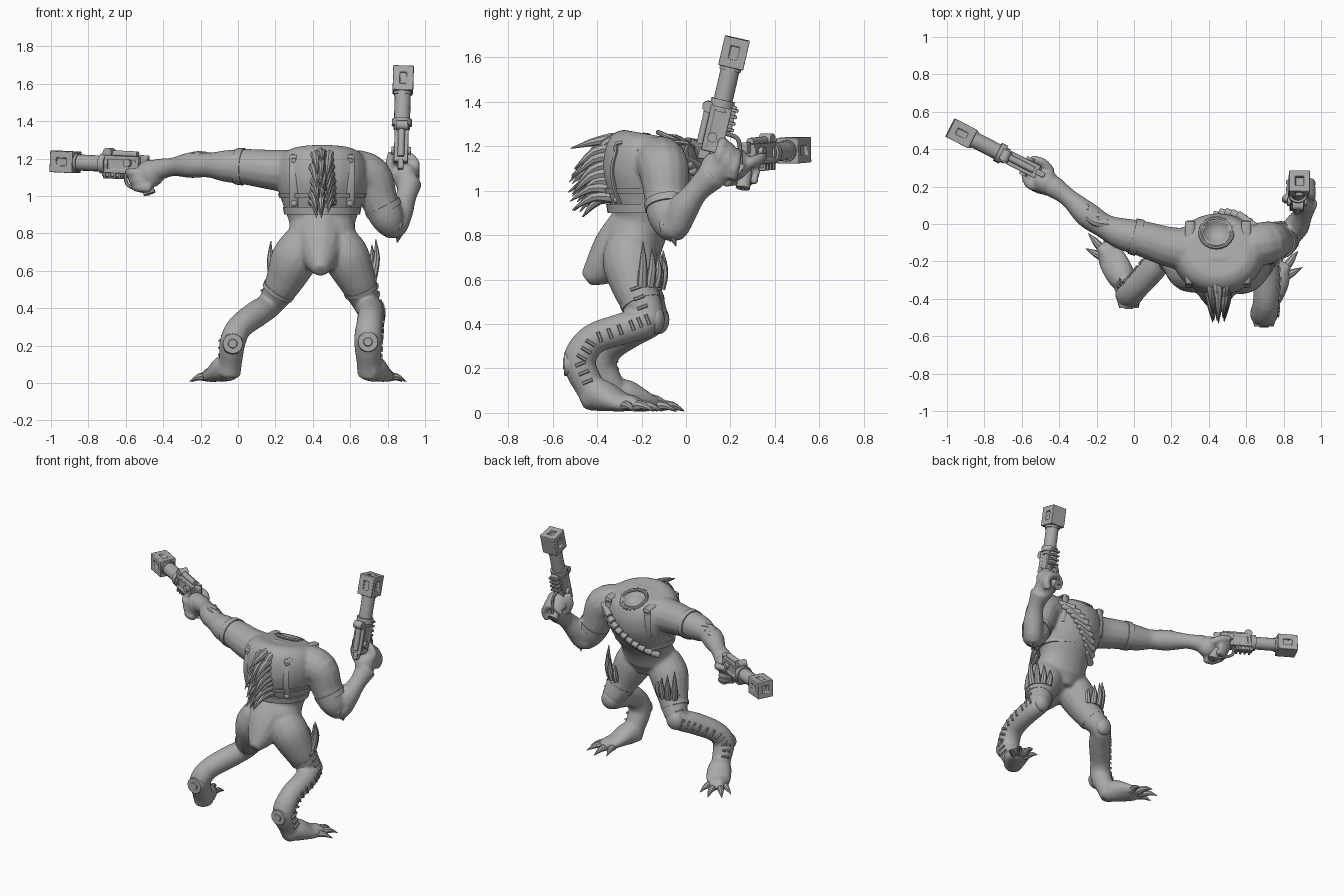
import bpy, bmesh, math, random
from mathutils import Vector, Matrix

if "Cube" in bpy.data.objects:
    bpy.data.objects.remove(bpy.data.objects["Cube"])
random.seed(4)
GREY = (0.4, 0.4, 0.4, 1)
mat = bpy.data.materials.new("plain grey")
mat.use_nodes = True
mat.diffuse_color = GREY
mat.node_tree.nodes["Principled BSDF"].inputs["Base Color"].default_value = GREY
V = Vector
I = Matrix.Identity(4)


def finish(name, bm, M=I, bevel=0):
    bmesh.ops.recalc_face_normals(bm, faces=bm.faces)
    bm.transform(M)
    me = bpy.data.meshes.new(name)
    bm.to_mesh(me)
    bm.free()
    me.materials.append(mat)
    ob = bpy.data.objects.new(name, me)
    bpy.context.collection.objects.link(ob)
    if bevel:
        mod = ob.modifiers.new("bevel", "BEVEL")
        mod.width, mod.segments = bevel, 2
    bpy.ops.object.select_all(action="DESELECT")
    ob.select_set(True)
    bpy.context.view_layer.objects.active = ob
    bpy.ops.object.shade_smooth_by_angle(angle=math.radians(40))
    return ob


def tube(name, pts, sides=14, sub=4, M=I):
    """Smooth loft through (x, y, z, radius[, second radius])."""
    P = [V(tuple(p) + (p[3],)) if len(p) == 4 else V(p) for p in pts]
    path = []
    for i in range(len(P) - 1):
        a, b, c, d = P[max(i - 1, 0)], P[i], P[i + 1], P[min(i + 2, len(P) - 1)]
        for k in range(sub):
            t = k / sub
            path.append(b + (c - a) * (t / 2) + (a * 2 - b * 5 + c * 4 - d) * (t * t / 2)
                        + (b * 3 - a - c * 3 + d) * (t ** 3 / 2))
    path.append(P[-1])
    bm, rings, u = bmesh.new(), [], None
    for i, p in enumerate(path):
        tan = (path[min(i + 1, len(path) - 1)] - path[max(i - 1, 0)]).to_3d().normalized()
        if u is None:
            u = V((1, 0, 0)) if abs(tan.x) < 0.8 else V((0, 0, 1))
        u = (u - tan * u.dot(tan)).normalized()
        w = tan.cross(u)
        rings.append([bm.verts.new(p.to_3d() + u * (math.cos(a) * p[3]) + w * (math.sin(a) * p[4]))
                      for a in (2 * math.pi * k / sides for k in range(sides))])
    for r, q in zip(rings, rings[1:]):
        for k in range(sides):
            bm.faces.new((r[k], r[k - 1], q[k - 1], q[k]))
    bm.faces.new(rings[0])
    bm.faces.new(rings[-1])
    return finish(name, bm, M)


def rod(name, a, b, r1, r2=None, sides=16, M=I):
    a, b = V(a), V(b)
    bm = bmesh.new()
    bmesh.ops.create_cone(bm, cap_ends=True, segments=sides, radius1=r1,
                          radius2=r1 if r2 is None else r2, depth=(b - a).length)
    rot = (b - a).to_track_quat("Z", "Y").to_matrix().to_4x4()
    return finish(name, bm, M @ Matrix.Translation((a + b) / 2) @ rot)


def spike(name, a, b, r, bend=(0, 0, 0.03)):
    a, b = V(a), V(b)
    m = (a + b) / 2 + V(bend)
    return tube(name, [(*a, r), (*m, r * 0.75), (*b, 0.002)], 8, 3)


def ball(name, c, size, M=I):
    bm = bmesh.new()
    bmesh.ops.create_uvsphere(bm, u_segments=18, v_segments=12, radius=1)
    return finish(name, bm, M @ Matrix.Translation(c) @ Matrix.Diagonal((*size, 1)))


def block(name, c, size, M=I, bevel=0.006, recess=()):
    """Bevelled box; faces pointing along the recess axes get a rim and a sunk pocket."""
    bm = bmesh.new()
    bmesh.ops.create_cube(bm, size=1)
    bm.transform(Matrix.Diagonal((*size, 1)))
    bm.normal_update()
    for f in list(bm.faces):
        for axis, inset, depth in recess:
            if f.normal.dot(V(axis)) > 0.9:
                for t in (inset, 0.002):
                    bmesh.ops.inset_individual(bm, faces=[f], thickness=t, use_even_offset=True)
                bmesh.ops.translate(bm, verts=f.verts, vec=-V(axis) * depth)
    return finish(name, bm, M @ Matrix.Translation(c), bevel)


# Torso rows: z, centre y, half width, half depth
CX = 0.45
ROWS = [(0.66, -0.25, 0.09, 0.1), (0.76, -0.24, 0.18, 0.135), (0.85, -0.2, 0.175, 0.13),
        (0.94, -0.18, 0.205, 0.175), (1.05, -0.165, 0.24, 0.215), (1.15, -0.16, 0.245, 0.215),
        (1.22, -0.15, 0.215, 0.19), (1.25, -0.145, 0.16, 0.14)]


def row_at(z):
    for a, b in zip(ROWS, ROWS[1:]):
        if z <= b[0]:
            return V(a).lerp(V(b), max(0, (z - a[0]) / (b[0] - a[0])))
    return V(ROWS[-1])


def surf(x, z, side):
    _, cy, rx, ry = row_at(z)
    return V((x, cy + side * ry * math.sqrt(max(0, 1 - ((x - CX) / rx) ** 2)), z))


flesh = [tube("torso", [(CX, cy, z, rx, ry) for z, cy, rx, ry in ROWS], 28)]
flesh.append(tube("tail_stump", [(0.44, -0.22, 0.82, 0.14), (0.44, -0.31, 0.72, 0.125),
                                 (0.44, -0.385, 0.65, 0.085), (0.44, -0.45, 0.6, 0.035)]))
# Arms: one held straight out, one bent upward
flesh.append(tube("right_arm", [
    (0.3, -0.14, 1.13, 0.12), (0.18, -0.12, 1.14, 0.108), (0.05, -0.08, 1.155, 0.097),
    (-0.07, -0.05, 1.16, 0.085), (-0.16, -0.01, 1.165, 0.066), (-0.25, 0.05, 1.165, 0.07),
    (-0.35, 0.14, 1.155, 0.05), (-0.43, 0.2, 1.14, 0.06)]))
flesh.append(tube("left_arm", [
    (0.62, -0.12, 1.13, 0.12), (0.71, -0.1, 1.1, 0.115), (0.755, -0.09, 0.98, 0.1),
    (0.8, -0.08, 0.88, 0.09), (0.84, -0.05, 0.835, 0.065), (0.87, -0.01, 0.92, 0.068),
    (0.9, 0.05, 1.0, 0.055), (0.915, 0.12, 1.07, 0.07)]))

# Legs and feet: thigh, knee, raised hock, then a splayed clawed foot
LEGS = {
    "right": (-1, [(0.36, -0.25, 0.76, 0.11), (0.3, -0.24, 0.66, 0.125), (0.24, -0.2, 0.53, 0.098),
                   (0.17, -0.155, 0.42, 0.07), (0.1, -0.24, 0.37, 0.072), (0.01, -0.34, 0.3, 0.068),
                   (-0.028, -0.38, 0.22, 0.07), (-0.04, -0.335, 0.11, 0.062), (-0.05, -0.31, 0.05, 0.065)],
              (-0.04, -0.33), V((-0.48, 0.87, 0)), 50),
    "left": (1, [(0.53, -0.25, 0.76, 0.11), (0.58, -0.25, 0.67, 0.125), (0.64, -0.22, 0.54, 0.1),
                 (0.69, -0.175, 0.42, 0.073), (0.71, -0.28, 0.38, 0.072), (0.705, -0.42, 0.33, 0.07),
                 (0.695, -0.48, 0.23, 0.075), (0.7, -0.43, 0.11, 0.066), (0.705, -0.4, 0.05, 0.068)],
             (0.695, -0.44), V((0.4, 0.91, 0)), 15)}
for side, (s, path, heel, d, fan) in LEGS.items():
    flesh.append(tube(side + "_leg", path, 16))
    h = V((*heel, 0))
    q = lambda t, z: (*(h + d * t)[:2], z)
    flesh.append(tube(side + "_foot", [(*q(-0.02, 0.055), 0.05), (*q(0.05, 0.08), 0.075),
                                       (*q(0.14, 0.055), 0.08, 0.05), (*q(0.2, 0.035), 0.07, 0.03)]))
    for k, ang in enumerate((-38, -13, 12, 34)):
        e = Matrix.Rotation(math.radians(ang), 3, "Z") @ d
        base = h + d * 0.14
        n = 0.12 if k in (1, 2) else 0.08
        at = lambda t, z: (*(base + e * t)[:2], z)
        flesh.append(tube(side + "_toe", [(*at(0, 0.05), 0.036), (*at(n * 0.6, 0.05), 0.033),
                                          (*at(n, 0.028), 0.024)], 10))
        spike(side + "_toe_claw", at(n - 0.02, 0.032), at(n + 0.09, 0.008), 0.024, (0, 0, 0.012))
    # Armour and stitched seams
    P = [V(p[:3]) for p in path]
    ball(side + "_knee_pad", P[3] + V((0, 0.035, 0)), (0.06, 0.045, 0.065))
    hock = P[6] + V((0, -0.06, -0.01))
    rod(side + "_hock_disc", hock + V((0, 0.03, 0)), hock + V((0, -0.008, 0)), 0.062, 0.052, 20)
    rod(side + "_hock_stud", hock, hock + V((0, -0.014, 0)), 0.03, 0.022, 12)
    for i in range(2, 7):
        a, b, ra, rb = P[i], P[i + 1], path[i][3], path[i + 1][3]
        run = (b - a).normalized()
        out = V((s, 0, 0)) if s > 0 else V((-0.75, 0.6, 0))
        out = (out - run * out.dot(run)).normalized()
        across = run.cross(out)
        for t in (0.1, 0.43, 0.76):
            c = a.lerp(b, t) + out * (ra + (rb - ra) * t)
            rod(side + "_seam_stitch", c - across * 0.024, c + across * 0.024, 0.008, sides=6)
    # Spikes fanned around the front of the thigh
    for k in range(4):
        a = math.radians(fan + 26 * k)
        out = V((s * math.cos(a), math.sin(a), 0))
        hip = P[2] + out * 0.085 + V((0, 0, 0.03))
        spike(side + "_thigh_spike", hip, hip + out * 0.015 + V((0, 0, 0.2 - 0.03 * k)), 0.024, out * 0.012)
    tan = (P[3] - P[2]).normalized()
    c = P[2].lerp(P[3], 0.35)
    rod(side + "_thigh_band", c - tan * 0.012, c + tan * 0.012, path[2][3] * 0.95, path[2][3] * 0.92, 20)


def pistol(side, origin, axis, up, s):
    X = V(axis).normalized()
    Z = (V(up) - X * V(up).dot(X)).normalized()
    M = Matrix((X, Z.cross(X), Z)).transposed().to_4x4()
    M.translation = origin
    n = side + "_pistol_"
    block(n + "receiver", (0.1, 0, 0), (0.21, 0.075, 0.095), M, 0.006,
          [((0, 1, 0), 0.02, 0.006), ((0, -1, 0), 0.02, 0.006)])
    block(n + "rail", (0.16, 0, -0.05), (0.12, 0.05, 0.035), M)
    block(n + "hammer", (-0.02, 0, 0.03), (0.05, 0.03, 0.05), M)
    for k in range(4):
        block(n + "rib", (0.11 + 0.03 * k, 0, -0.058), (0.014, 0.065, 0.04), M, 0.003)
    rod(n + "barrel", (0.18, 0, 0), (0.4, 0, 0), 0.043, M=M)
    for a, b, r in ((0.2, 0.235, 0.054), (0.37, 0.395, 0.049)):
        rod(n + "collar", (a, 0, 0), (b, 0, 0), r, M=M)
    rod(n + "sight_drum", (0.19, -0.03, 0.06), (0.19, 0.03, 0.06), 0.026, M=M)
    rod(n + "side_knob", (0.06, -0.052, 0.01), (0.06, 0.052, 0.01), 0.022, M=M)
    rod(n + "top_tube", (0.02, 0, 0.056), (0.17, 0, 0.056), 0.018, M=M)
    block(n + "muzzle", (0.452, 0, 0), (0.135, 0.11, 0.115), M, 0.004,
          [((1, 0, 0), 0.032, 0.03), ((0, 1, 0), 0.036, 0.015), ((0, -1, 0), 0.036, 0.015),
           ((0, 0, 1), 0.036, 0.015)])
    tube(n + "grip", [(0.01, 0, -0.02, 0.03), (-0.03, 0, -0.08, 0.03), (-0.06, 0, -0.15, 0.033)], 10, M=M)
    tube(n + "trigger_guard", [(0.09, 0, -0.04, 0.01), (0.08, 0, -0.1, 0.01), (0.03, 0, -0.125, 0.01),
                               (-0.03, 0, -0.14, 0.01), (-0.06, 0, -0.15, 0.01)], 8, M=M)
    # Hand wrapped around the grip
    flesh.append(ball(side + "_palm", (-0.075, s * 0.03, -0.04), (0.08, 0.066, 0.075), M))
    for k in range(3):
        z, x = -0.04 - 0.038 * k, -0.02 * k
        flesh.append(tube(side + "_finger", [
            (x - 0.06, s * 0.06, z, 0.028), (x, s * 0.078, z, 0.027), (x + 0.05, s * 0.035, z, 0.023),
            (x + 0.045, -s * 0.02, z, 0.021), (x, -s * 0.048, z, 0.018)], 10, M=M))
    flesh.append(tube(side + "_thumb", [(-0.07, -s * 0.03, -0.04, 0.028), (-0.01, -s * 0.058, -0.02, 0.025),
                                        (0.06, -s * 0.05, -0.01, 0.019)], 10, M=M))


pistol("right", (-0.52, 0.28, 1.163), (-0.46, 0.234, 0.022), (0, 0, 1), 1)
pistol("left", (0.87, 0.115, 1.18), (0.015, 0.115, 0.5), (0, -1, 0.2), -1)

# Fuse the flesh into one skin, then hollow the neck socket
bpy.ops.object.select_all(action="DESELECT")
for ob in flesh:
    ob.select_set(True)
body = flesh[0]
bpy.context.view_layer.objects.active = body
bpy.ops.object.join()
body.name = "body"
mod = body.modifiers.new("fuse", "REMESH")
mod.mode, mod.voxel_size, mod.use_smooth_shade = "VOXEL", 0.011, True
mod = body.modifiers.new("soften", "SMOOTH")
mod.factor, mod.iterations = 0.5, 4
neck, tilt = V((0.44, -0.045, 1.232)), V((0, 0.4, 0.92))
cutter = ball("neck_cutter", neck + tilt * 0.045, (0.085, 0.085, 0.085))
cutter.hide_render = True
mod = body.modifiers.new("socket", "BOOLEAN")
mod.operation, mod.object, mod.solver = "DIFFERENCE", cutter, "EXACT"
bpy.context.view_layer.objects.active = body
for name in ("fuse", "soften", "socket"):
    bpy.ops.object.modifier_apply(modifier=name)
bpy.data.objects.remove(cutter)
ring = [neck + Matrix.Rotation(-0.41, 3, "X") @ V((0.086 * math.cos(a), 0.086 * math.sin(a), -0.004))
        for a in (math.pi * k / 10 for k in range(21))]
tube("neck_rim", [(*p, 0.011) for p in ring], 8, 1)

# Vest straps following the torso
for z, w in ((0.92, 0.02), (1.0, 0.012)):
    _, cy, rx, ry = row_at(z)
    tube("chest_strap", [(CX, cy, z - w, rx + 0.004, ry + 0.004), (CX, cy, z + w, rx + 0.012, ry + 0.01)], 32)
for dx in (-0.15, 0.15):
    line = [surf(CX + dx, z, -1) for z in (0.94, 1.02, 1.1, 1.18, 1.215)]
    line += [surf(CX + dx, z, 1) for z in (1.215, 1.18, 1.1, 1.02)]
    tube("shoulder_strap", [(*p, 0.026, 0.01) for p in line], 10)
    for z in (0.96, 1.19):
        ball("strap_buckle", surf(CX + dx, z, -1) + V((0, -0.008, 0)), (0.018, 0.014, 0.018))
tube("upper_back_strap", [(CX + x, -0.19, z, 0.009, 0.032) for x, z in
                          ((-0.23, 1.18), (-0.12, 1.237), (0, 1.252), (0.12, 1.237), (0.23, 1.18))], 10)
# Cuffs on the upper arms
rod("right_sleeve_cuff", (0.03, -0.075, 1.156), (-0.01, -0.064, 1.158), 0.1, 0.097, 24)
rod("left_sleeve_cuff", (0.77, -0.087, 0.95), (0.785, -0.084, 0.92), 0.102, 0.1, 24)

# Bandolier of rounds running diagonally over the chest
for k in range(10):
    t = k / 9
    x, z = 0.6 - 0.27 * t, 1.13 - 0.26 * t
    p = surf(x, z, 1) + V((0, 0.012, 0))
    lay = (surf(x + 0.03, z, 1) - surf(x - 0.03, z, 1)).normalized() * 0.052 + V((0, 0, 0.018))
    rod("bandolier_round", p - lay, p + lay, 0.022, 0.02, 10)
    ball("round_tip", p + lay, (0.021, 0.021, 0.021))

# Mane of quills down the spine
for k in range(24):
    z = 0.97 + 0.26 * (k // 3) / 7
    x = CX + (k % 3 - 1) * 0.045 + random.uniform(-0.01, 0.01)
    p = surf(x, z, -1) + V((0, 0.03, 0))
    n = random.uniform(0.13, 0.2)
    spike("back_quill", p, p + V(((0.45 - x) * 0.4, -n, -0.09 + random.uniform(-0.03, 0.05))), 0.028)
for dx, length in ((-0.05, 0.2), (0, 0.3), (0.05, 0.17)):
    spike("crest_quill", (CX + dx, -0.22, 1.225), (CX + dx * 0.7, -0.22 - length, 1.19), 0.032, (0, 0, 0.02))

# Forearm and elbow fins
for k in range(3):
    a = V((-0.14 - 0.05 * k, 0.0 + 0.04 * k, 1.2))
    spike("right_forearm_fin", a, a + V((-0.15, 0.06, 0.02 - 0.03 * k)), 0.03, (0, -0.02, 0.008))
    b = V((0.83, -0.08 + 0.025 * k, 0.9 - 0.02 * k))
    spike("left_elbow_fin", b, b + V((0.02, -0.015, -0.11)), 0.03, (0.02, -0.02, 0))
